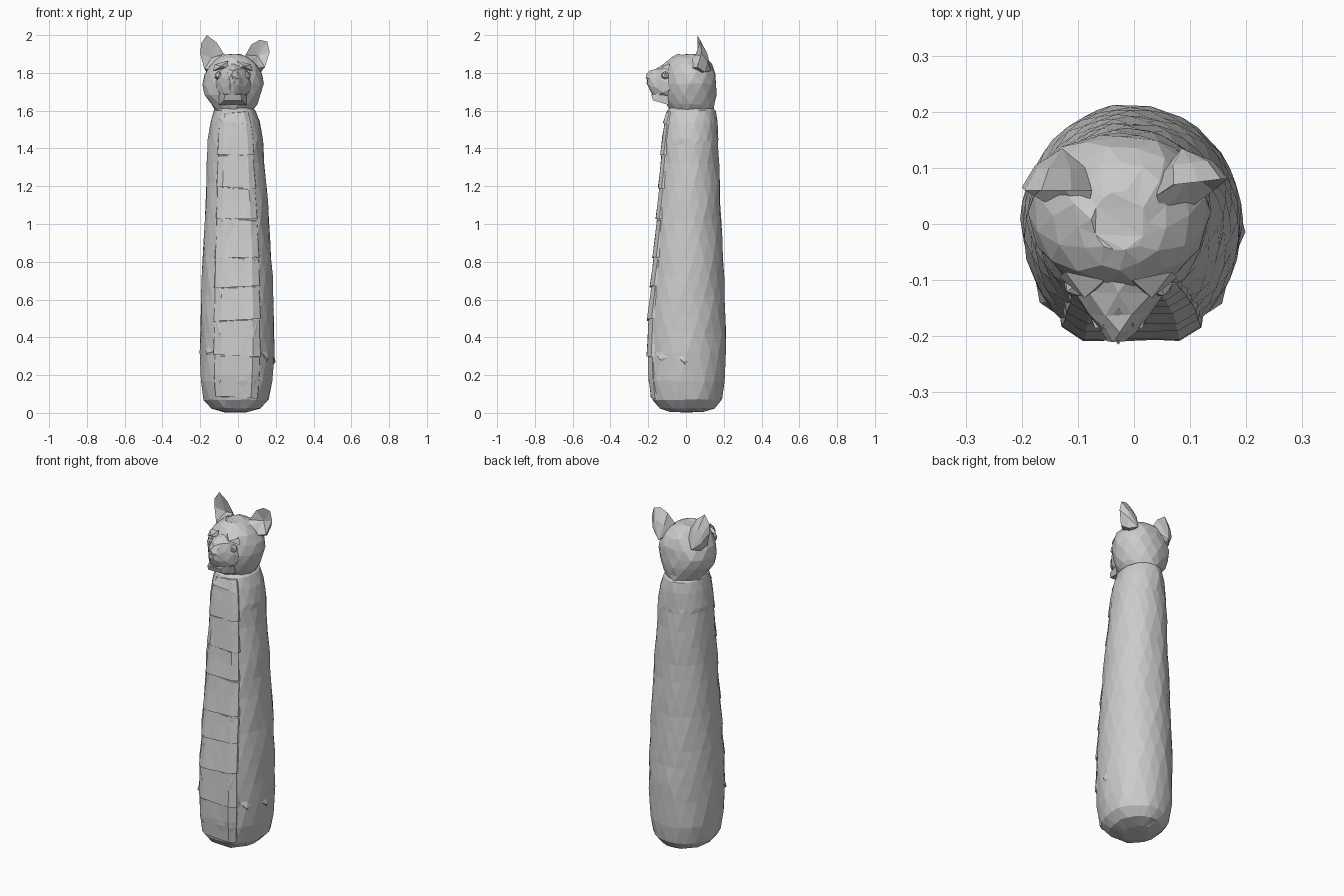
import bpy, bmesh, math, random
from mathutils import Vector

if "Cube" in bpy.data.objects:
    bpy.data.objects.remove(bpy.data.objects["Cube"])

random.seed(4)
MID = -0.028  # centre line of the head


def finish(name, verts, faces, jitter=0.0, tri=True):
    """Make a flat-faceted object from points and faces."""
    bm = bmesh.new()
    vs = [bm.verts.new(Vector(v) + Vector([random.uniform(-jitter, jitter) for _ in range(3)]))
          for v in verts]
    for f in faces:
        bm.faces.new([vs[i] for i in f])
    bmesh.ops.recalc_face_normals(bm, faces=bm.faces)
    if tri:
        bmesh.ops.triangulate(bm, faces=bm.faces)
    me = bpy.data.meshes.new(name)
    bm.to_mesh(me)
    bm.free()
    ob = bpy.data.objects.new(name, me)
    bpy.context.collection.objects.link(ob)
    return ob


def section(ring, a, out=0.0, flat=1.12):
    """Point on a ring (h, u0, u1, v0, v1); angle 0 faces front, front side flattened."""
    h, u0, u1, v0, v1 = ring
    cu, cv = (u0 + u1) / 2, (v0 + v1) / 2
    ru, rv = (u1 - u0) / 2, (v1 - v0) / 2
    c = min(1.0, math.cos(a) * flat) if math.cos(a) > 0 else math.cos(a)
    return Vector((cu + (ru + out) * math.sin(a), cv - (rv + out) * c, h))


def loft(name, rings, n, jitter, flat=1.0, along_y=False):
    verts, faces = [], []
    for k, r in enumerate(rings):
        for i in range(n):
            p = section(r, (i + 0.5 * (k % 2)) * math.tau / n, flat=flat)
            verts.append((p.x, p.z, p.y) if along_y else p)
    for k in range(len(rings) - 1):
        for i in range(n):
            j = (i + 1) % n
            a, b = k * n, (k + 1) * n
            # staggered triangles between the half-turned rings
            if k % 2 == 0:
                faces += [(a + i, a + j, b + i), (a + j, b + j, b + i)]
            else:
                faces += [(a + i, a + j, b + j), (a + i, b + j, b + i)]
    faces += [tuple(range(n)), tuple(range((len(rings) - 1) * n, len(rings) * n))]
    return finish(name, verts, faces, jitter)


# Body: upright tapering column, z then x and y limits
body = [(0.005, -0.07, 0.05, -0.08, 0.09), (0.025, -0.14, 0.12, -0.14, 0.155),
        (0.07, -0.18, 0.165, -0.175, 0.19), (0.17, -0.197, 0.184, -0.196, 0.207),
        (0.32, -0.2, 0.192, -0.2, 0.213), (0.5, -0.2, 0.19, -0.198, 0.211),
        (0.8, -0.188, 0.18, -0.172, 0.196), (1.05, -0.177, 0.163, -0.15, 0.185),
        (1.25, -0.168, 0.146, -0.136, 0.178), (1.45, -0.158, 0.132, -0.123, 0.171),
        (1.54, -0.147, 0.116, -0.112, 0.166), (1.6, -0.13, 0.093, -0.1, 0.156),
        (1.615, -0.11, 0.075, -0.08, 0.14)]


def body_at(z):
    for r, s in zip(body, body[1:]):
        if r[0] <= z <= s[0]:
            t = (z - r[0]) / (s[0] - r[0])
            return [p + (q - p) * t for p, q in zip(r, s)]
    return body[-1]


levels = [r[0] for r in body[:5]] + [0.42 + 0.1 * i for i in range(11)] + [r[0] for r in body[-4:]]
loft("body", [body_at(z) for z in levels], 20, 0.003, flat=1.12)

# Belly plates: wrapped shells stepping out at each lower edge
cuts = [0.09, 0.31, 0.5, 0.675, 0.83, 1.035, 1.2, 1.375, 1.545, 1.6]
cols = 9
for n, (lo, hi) in enumerate(zip(cuts, cuts[1:])):
    rows = [(lo, -0.02), (lo - 0.008, 0.008), ((lo + hi) / 2, 0.003), (hi - 0.012, 0.001), (hi, -0.02)]
    verts = []
    for z, out in rows:
        sag = random.uniform(-0.012, 0.012)
        for i in range(cols):
            t = i / (cols - 1) * 2 - 1
            o = -0.02 if i in (0, cols - 1) else out
            verts.append(section(body_at(z + sag * t), math.radians(50) * t, o, 1.12))
    faces = [(r * cols + c, r * cols + c + 1, (r + 1) * cols + c + 1, (r + 1) * cols + c)
             for r in range(len(rows) - 1) for c in range(cols - 1)]
    finish("belly_plate_%d" % (n + 1), verts, faces, 0.0015)

# Skin folds low on the sides
for name, ang, z in (("skin_fold_right", 88, 0.285), ("skin_fold_left", -50, 0.33),
                     ("skin_fold_front", 55, 0.3)):
    a = math.radians(ang)
    p = lambda da, dz, o: section(body_at(z + dz), a + da, o, 1.12)
    finish(name, [p(-0.3, 0.03, -0.006), p(0, 0.04, -0.004), p(0.3, 0.0, -0.006),
                  p(0, -0.035, -0.004), p(-0.05, -0.015, 0.01)],
           [(0, 1, 4), (1, 2, 4), (2, 3, 4), (3, 0, 4)])

# Head
head = [(1.60, -0.12, 0.075, -0.085, 0.145), (1.635, -0.145, 0.1, -0.105, 0.155),
        (1.685, -0.178, 0.124, -0.12, 0.163), (1.74, -0.188, 0.133, -0.122, 0.165),
        (1.795, -0.178, 0.13, -0.118, 0.16), (1.845, -0.142, 0.098, -0.108, 0.14),
        (1.88, -0.105, 0.06, -0.08, 0.11), (1.898, -0.075, 0.025, -0.05, 0.06)]
loft("head", head, 14, 0.004)

# Snout and jaw: lofted forwards, y then x and z limits
loft("snout", [(-0.06, -0.13, 0.08, 1.64, 1.86), (-0.12, -0.11, 0.06, 1.645, 1.84),
               (-0.16, -0.085, 0.03, 1.65, 1.825), (-0.19, -0.062, 0.004, 1.7, 1.81),
               (-0.207, -0.045, -0.015, 1.74, 1.79)], 9, 0.004, along_y=True)
finish("jaw", [(-0.1, -0.09, 1.63), (0.045, -0.09, 1.63), (-0.075, -0.175, 1.655), (0.02, -0.175, 1.655),
               (-0.1, -0.1, 1.7), (0.045, -0.1, 1.7), (-0.07, -0.185, 1.685), (0.015, -0.185, 1.685)],
       [(0, 1, 3, 2), (4, 5, 7, 6), (2, 3, 7, 6), (0, 2, 6, 4), (1, 3, 7, 5), (0, 1, 5, 4)])
finish("nose", [(-0.055, -0.18, 1.8), (0.0, -0.18, 1.8), (MID, -0.18, 1.745), (MID, -0.215, 1.775),
                (MID, -0.15, 1.83)],
       [(0, 3, 2), (3, 1, 2), (0, 4, 3), (4, 1, 3)])

# Eyes and brow ridges, mirrored about the head centre
for side, s in (("left", -1), ("right", 1)):
    X = lambda d: MID + s * d
    finish("brow_" + side, [(X(0.025), -0.1, 1.865), (X(0.095), -0.085, 1.845), (X(0.105), -0.095, 1.81),
                            (X(0.03), -0.11, 1.825), (X(0.06), -0.132, 1.835)],
           [(0, 1, 4), (1, 2, 4), (2, 3, 4), (3, 0, 4)])
    bm = bmesh.new()
    bmesh.ops.create_icosphere(bm, subdivisions=1, radius=0.024)
    bmesh.ops.translate(bm, verts=bm.verts, vec=(X(0.075), -0.108, 1.785))
    me = bpy.data.meshes.new("eye_" + side)
    bm.to_mesh(me)
    bm.free()
    bpy.context.collection.objects.link(bpy.data.objects.new("eye_" + side, me))


# Ears: cupped shells with a rim, a rounded back and a hollow front
def ear(name, rim, back, hollow):
    n = len(rim)
    c = sum((Vector(p) for p in rim), Vector()) / n
    bulge = [Vector(p).lerp(Vector(back), 0.5) + (Vector(p) - c) * 0.22 for p in rim]
    inner = [Vector(p).lerp(Vector(hollow), 0.25) for p in rim]
    verts = list(rim) + bulge + [back] + inner + [hollow]
    faces = []
    for i in range(n):
        j = (i + 1) % n
        faces += [(i, j, n + j, n + i), (n + i, n + j, 2 * n),
                  (i, j, 2 * n + 1 + j, 2 * n + 1 + i), (2 * n + 1 + i, 2 * n + 1 + j, 3 * n + 1)]
    finish(name, verts, faces)


ear("ear_left", [(-0.165, 0.06, 2.0), (-0.195, 0.06, 1.955), (-0.2, 0.065, 1.9), (-0.178, 0.05, 1.82),
                 (-0.125, 0.02, 1.825), (-0.085, 0.01, 1.86), (-0.075, 0.06, 1.9), (-0.112, 0.06, 1.96)],
    (-0.128, 0.135, 1.81), (-0.14, 0.085, 1.88))
ear("ear_right", [(0.115, 0.075, 1.975), (0.155, 0.08, 1.965), (0.168, 0.08, 1.91), (0.142, 0.06, 1.83),
                  (0.095, 0.025, 1.825), (0.05, 0.015, 1.865), (0.04, 0.05, 1.895), (0.07, 0.07, 1.95)],
    (0.085, 0.135, 1.81), (0.105, 0.09, 1.89))
